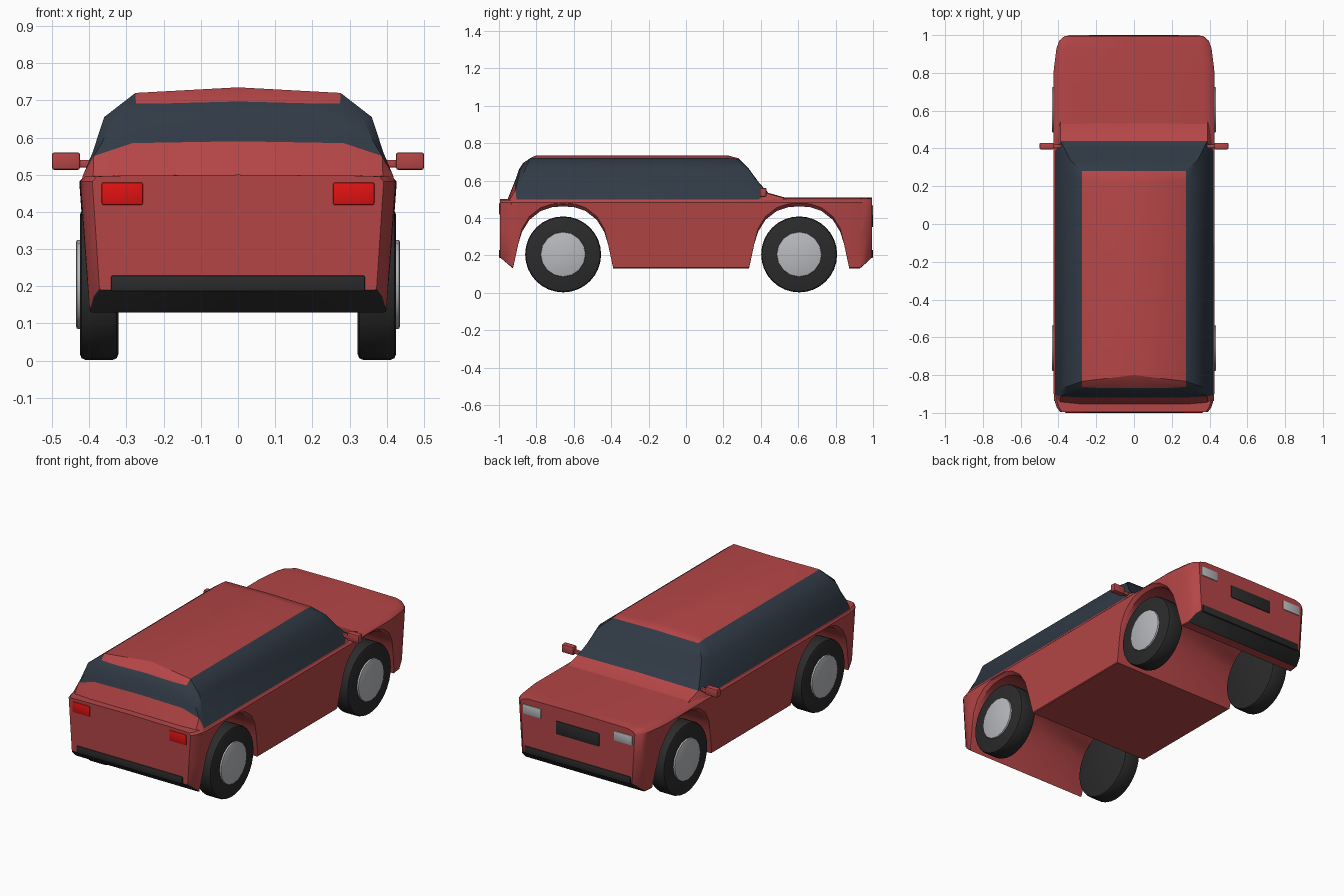
import bpy, bmesh, math
from mathutils import Matrix

cube = bpy.data.objects.get("Cube")
if cube:
    bpy.data.objects.remove(cube, do_unlink=True)


def material(name, rgb):
    m = bpy.data.materials.new(name)
    m.use_nodes = True
    m.diffuse_color = (*rgb, 1)
    bsdf = next(n for n in m.node_tree.nodes if n.type == "BSDF_PRINCIPLED")
    bsdf.inputs["Base Color"].default_value = (*rgb, 1)
    return m


RED = material("body_red", (0.46, 0.06, 0.062))
GLASS = material("dark_glass", (0.03, 0.042, 0.06))
BLACK = material("black_rubber", (0.024, 0.024, 0.024))
SILVER = material("silver", (0.48, 0.49, 0.51))
TAIL = material("tail_red", (0.75, 0.006, 0.006))


def finish(name, bm, mats, angle=35):
    bmesh.ops.recalc_face_normals(bm, faces=bm.faces)
    mesh = bpy.data.meshes.new(name)
    bm.to_mesh(mesh)
    bm.free()
    for m in mats:
        mesh.materials.append(m)
    obj = bpy.data.objects.new(name, mesh)
    bpy.context.collection.objects.link(obj)
    bpy.ops.object.select_all(action="DESELECT")
    obj.select_set(True)
    bpy.context.view_layer.objects.active = obj
    bpy.ops.object.shade_smooth_by_angle(angle=math.radians(angle))
    return obj


def box(name, x, y, z, mat, bevel=0.006):
    bm = bmesh.new()
    bmesh.ops.create_cube(bm, size=1)
    size = [b - a for a, b in (x, y, z)]
    mid = [(a + b) / 2 for a, b in (x, y, z)]
    bmesh.ops.transform(bm, matrix=Matrix.Translation(mid) @ Matrix.Diagonal((*size, 1)), verts=bm.verts)
    bmesh.ops.bevel(bm, geom=bm.edges[:], offset=bevel, segments=2, profile=0.5, affect="EDGES")
    return finish(name, bm, [mat])


def full_ring(half):
    """Mirror a half section that starts and ends on the centre plane."""
    return half + [(-x, y, z) for x, y, z in half[-2:0:-1]]


def loft(bm, rings):
    rows = [[bm.verts.new(p) for p in r] for r in rings]
    bands = []
    for a, b in zip(rows, rows[1:]):
        n = len(a)
        bands.append([bm.faces.new((a[i], a[(i + 1) % n], b[(i + 1) % n], b[i])) for i in range(n)])
    return rows, bands


def interp(table, t):
    for (a, va), (b, vb) in zip(table, table[1:]):
        if t <= b:
            return va + (vb - va) * (t - a) / (b - a)
    return table[-1][1]


# Lower body: sections along the length, underside rising over each wheel
WHEELS = (-0.657, 0.605)
plan = [(-1, 0.388), (-0.97, 0.41), (-0.92, 0.425), (0.8, 0.427), (0.95, 0.408), (0.98, 0.39), (1, 0.36)]
arch = [(0, 0.462), (0.06, 0.457), (0.12, 0.437), (0.18, 0.39), (0.22, 0.325), (0.24, 0.26), (0.268, 0.13)]
under = [(-0.995, 0.19), (-0.97, 0.168), (0.93, 0.13), (0.97, 0.165), (0.995, 0.19)]
for c in WHEELS:
    under += [(c + s * d, z) for d, z in arch for s in (-1, 1) if d or s > 0]

rings = []
for y, b in sorted(under):
    w = interp(plan, y)
    lip = 0.018 if b > 0.28 else 0.004

    def at(z):
        return w * (1 - 0.17 * (0.48 - z))

    low = b + lip
    mid = (low + 0.482) / 2
    top = 0.508 if y > 0.3 else 0.5
    rings.append(full_ring([(0, y, b), (at(b) - lip, y, b), (at(low), y, low), (at(mid), y, mid),
                            (w, y, 0.482), (w * 0.97, y, 0.495), (w * 0.88, y, top - 0.003), (0, y, top)]))
bm = bmesh.new()
rows, _ = loft(bm, rings)
bm.faces.new(rows[0])
bm.faces.new(rows[-1])
bmesh.ops.recalc_face_normals(bm, faces=bm.faces)
for f in bm.faces:
    if abs(f.calc_center_median().y) > 0.93 and f.normal.z < -0.3:
        f.material_index = 1
finish("lower_body", bm, [RED, BLACK])

# Cabin: stacked outlines (side x, side z, rear y, rear z, front y, front z, corner, rear inset)
levels = [(0.424, 0.472, -0.955, 0.492, 0.54, 0.502, 0.92, 0.02),
          (0.417, 0.498, -0.918, 0.585, 0.44, 0.53, 0.93, 0.012),
          (0.391, 0.56, -0.908, 0.61, 0.39, 0.585, 0.93, 0.02),
          (0.36, 0.655, -0.893, 0.655, 0.335, 0.66, 0.93, 0.03),
          (0.276, 0.72, -0.868, 0.692, 0.28, 0.715, 0.995, 0.035)]
rings = []
for x, z, yr, zr, yf, zf, k, inset in levels:
    rings.append(full_ring([(0, yf, zf + 0.004), (x * k, yf, zf), (x, yf - 0.055, z),
                            (x, yr + inset, z), (x * k, yr + 0.006, zr + (z - zr) * 0.4 * (k < 0.99)),
                            (x * 0.68, yr, zr), (0, yr, zr + 0.005)]))
bm = bmesh.new()
rows, bands = loft(bm, rings)
for band in bands[1:]:
    for f in band:
        f.material_index = 1
# Roof panel with a slight centre ridge
r = rows[-1]
n = len(r)
ridge_f = bm.verts.new((0, 0.22, 0.735))
ridge_r = bm.verts.new((0, -0.8, 0.735))
for f0, f1, s1, s2, r1, r2, r0 in ([r[i] for i in range(7)], [r[-i % n] for i in range(7)]):
    bm.faces.new((f0, f1, s1, ridge_f))
    bm.faces.new((s1, s2, ridge_r, ridge_f))
    bm.faces.new((s2, r1, r2, ridge_r))
    bm.faces.new((r2, r0, ridge_r))
bm.faces.new(rows[0])
finish("cabin", bm, [RED, GLASS])


# Wheels: bevelled tyre and a silver hub cap on the outer side
def disc(name, x0, x1, y, radius, sides, bevel, mat):
    bm = bmesh.new()
    bmesh.ops.create_cone(bm, cap_ends=True, segments=sides, radius1=radius, radius2=radius, depth=abs(x1 - x0))
    rims = [e for e in bm.edges if abs(e.verts[0].co.z - e.verts[1].co.z) < 1e-5]
    bmesh.ops.bevel(bm, geom=rims, offset=bevel, segments=2, profile=0.5, affect="EDGES")
    m = Matrix.Translation(((x0 + x1) / 2, y, 0.205)) @ Matrix.Rotation(math.pi / 2, 4, "Y")
    bmesh.ops.transform(bm, matrix=m, verts=bm.verts)
    finish(name, bm, [mat])


for s, side in ((1, "left"), (-1, "right")):
    for y, end in zip(WHEELS, ("rear", "front")):
        disc(f"{end}_{side}_tyre", s * 0.322, s * 0.425, y, 0.203, 32, 0.015, BLACK)
        disc(f"{end}_{side}_hub", s * 0.4, s * 0.435, y, 0.12, 16, 0.005, SILVER)
    # Lamps and door mirrors
    lx = sorted((s * 0.255, s * 0.367))
    box(f"{side}_tail_lamp", lx, (-1, -0.98), (0.418, 0.48), TAIL)
    box(f"{side}_head_lamp", sorted((s * 0.235, s * 0.352)), (0.98, 1), (0.412, 0.47), SILVER)
    box(f"{side}_mirror", sorted((s * 0.425, s * 0.5)), (0.395, 0.43), (0.513, 0.56), RED)
    box(f"{side}_mirror_arm", sorted((s * 0.385, s * 0.43)), (0.402, 0.422), (0.52, 0.54), RED, 0.003)

# Bumper strips and grille
box("rear_bumper", (-0.342, 0.342), (-1, -0.97), (0.186, 0.23), BLACK)
box("front_bumper", (-0.342, 0.342), (0.97, 1), (0.186, 0.23), BLACK)
box("grille", (-0.14, 0.14), (0.98, 1), (0.35, 0.428), BLACK)
